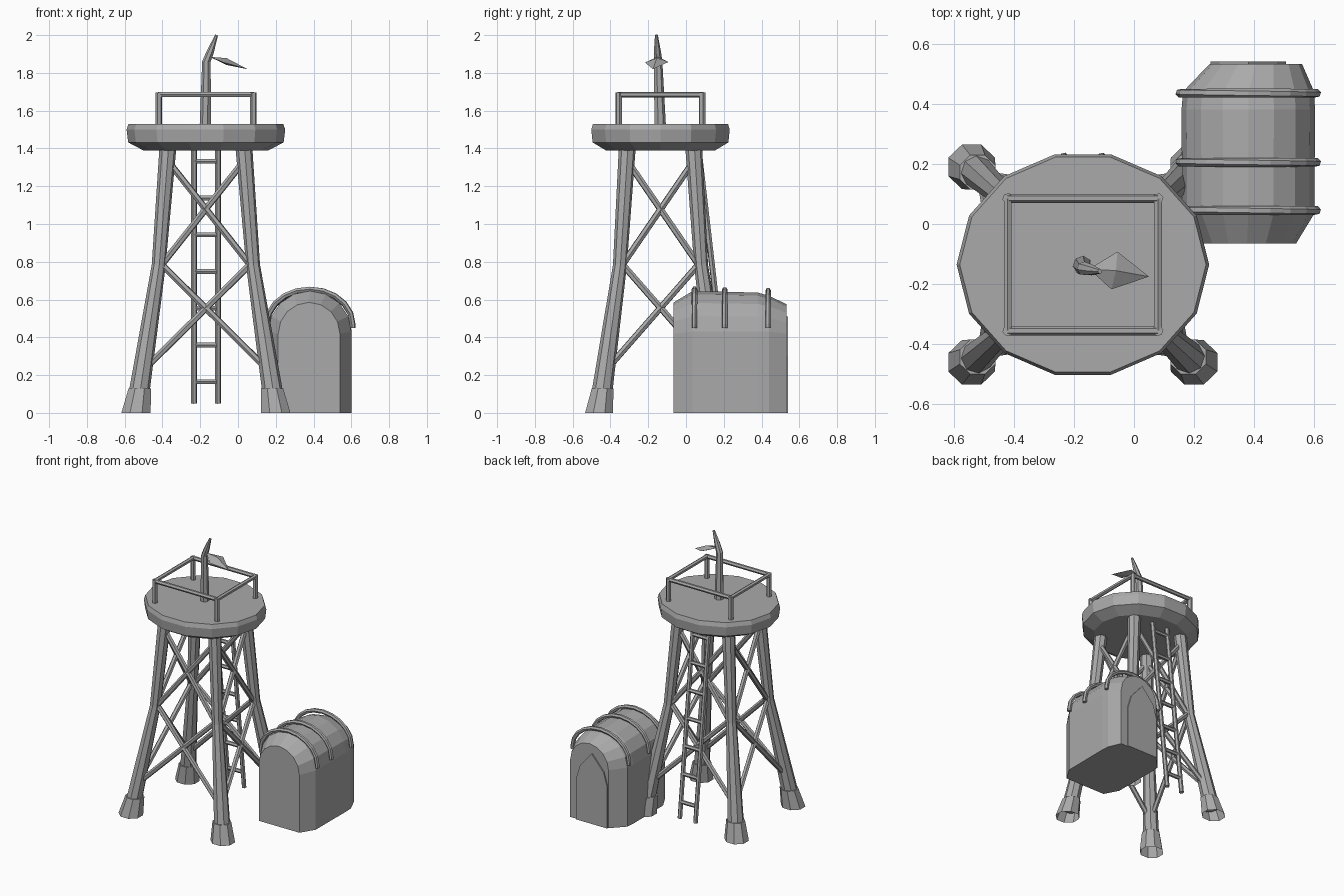
import bpy, bmesh
from math import cos, sin, pi
from mathutils import Vector

cube = bpy.data.objects.get("Cube")
if cube:
    bpy.data.objects.remove(cube)

grey = bpy.data.materials.new("plain_grey")
grey.use_nodes = True
COLOUR = (0.4, 0.4, 0.4, 1)
grey.diffuse_color = COLOUR
grey.node_tree.nodes["Principled BSDF"].inputs["Base Color"].default_value = COLOUR

CX, CY = -0.17, -0.135          # tower axis
CORNERS = [(-1, -1), (1, -1), (1, 1), (-1, 1)]


def finish(name, bm):
    bmesh.ops.recalc_face_normals(bm, faces=bm.faces)
    mesh = bpy.data.meshes.new(name)
    bm.to_mesh(mesh)
    bm.free()
    mesh.materials.append(grey)
    obj = bpy.data.objects.new(name, mesh)
    bpy.context.collection.objects.link(obj)
    return obj


def loft(name, rings, caps=(True, True)):
    """Skin a row of equal-length closed rings."""
    bm = bmesh.new()
    loops = [[bm.verts.new(p) for p in ring] for ring in rings]
    n = len(loops[0])
    for a, b in zip(loops, loops[1:]):
        for i in range(n):
            j = (i + 1) % n
            bm.faces.new((a[i], a[j], b[j], b[i]))
    if caps[0]:
        bm.faces.new(loops[0])
    if caps[1]:
        bm.faces.new(loops[-1])
    return finish(name, bm)


def tube(name, path, radii, sides=6, caps=(True, True)):
    """Flat-sided tube through the path points."""
    pts = [Vector(p) for p in path]
    if not isinstance(radii, (list, tuple)):
        radii = [radii] * len(pts)
    ref = Vector((0.31, 0.95, 0)) if abs((pts[-1] - pts[0]).normalized().y) < 0.9 else Vector((0, 0, 1))
    rings = []
    for i, p in enumerate(pts):
        d = (pts[min(i + 1, len(pts) - 1)] - pts[max(i - 1, 0)]).normalized()
        u = d.cross(ref).normalized()
        v = d.cross(u)
        rings.append([p + (u * cos(t) + v * sin(t)) * radii[i]
                      for t in (2 * pi * (k + 0.5) / sides for k in range(sides))])
    return loft(name, rings, caps)


def flat_ring(x, y, z, rx, ry, n, turn=0.0):
    return [(x + rx * cos(2 * pi * k / n + turn), y + ry * sin(2 * pi * k / n + turn), z)
            for k in range(n)]


# Legs: splayed below, steeper above, with flared feet
def leg_point(sx, sy, z):
    """Centre of a leg at height z."""
    stations = [(0, 0.37, 0.325), (0.78, 0.25, 0.215), (1.42, 0.2, 0.175)]
    lo, hi = stations[:2] if z <= stations[1][0] else stations[1:]
    t = (z - lo[0]) / (hi[0] - lo[0])
    return Vector((CX + sx * (lo[1] + (hi[1] - lo[1]) * t),
                   CY + sy * (lo[2] + (hi[2] - lo[2]) * t), z))


for sx, sy in CORNERS:
    tag = ("front" if sy < 0 else "back") + ("_left" if sx > 0 else "_right")
    tube(tag + "_leg", [leg_point(sx, sy, z) for z in (0.06, 0.78, 1.42)],
         [0.056, 0.037, 0.045], 8)
    low, high = leg_point(sx, sy, 0), leg_point(sx, sy, 0.13)
    loft(tag + "_foot", [flat_ring(*low, 0.084, 0.08, 8, pi / 8),
                         flat_ring(*high, 0.064, 0.062, 8, pi / 8)], (False, True))

# Crossed braces, two tiers on each side of the tower
for i in range(4):
    a, b = CORNERS[i], CORNERS[(i + 1) % 4]
    for bottom, top in ((0.22, 0.8), (0.76, 1.34)):
        tube("brace", [leg_point(*a, bottom), leg_point(*b, top)], 0.018)
        tube("brace", [leg_point(*b, bottom), leg_point(*a, top)], 0.018)


# Ladder leaning on the back
def ladder_y(z):
    return 0.222 - 0.115 * (z - 0.05)


for x in (-0.232, -0.106):
    tube("ladder_rail", [(x, ladder_y(z), z) for z in (0.05, 1.42)], 0.016)
for k in range(7):
    z = 0.165 + 0.1945 * k
    tube("ladder_rung", [(-0.232, ladder_y(z), z), (-0.106, ladder_y(z), z)], 0.014)

# Platform
loft("platform", [flat_ring(CX, CY, z, 0.42 * s, 0.376 * s, 14)
                  for z, s in ((1.39, 0.79), (1.432, 0.98), (1.5, 1.0), (1.53, 0.975))])

# Guard rail
posts = [(CX + sx * 0.25, CY + sy * 0.22) for sx, sy in CORNERS]
for i, (x, y) in enumerate(posts):
    tube("rail_post", [(x, y, 1.5), (x, y, 1.695)], 0.018)
    nx, ny = posts[(i + 1) % 4]
    tube("guard_rail", [(x, y, 1.685), (nx, ny, 1.685)], 0.015)

# Bent mast and leaf-shaped pennant
tube("mast", [(-0.172, -0.137, 1.5), (-0.167, -0.148, 1.86), (-0.147, -0.152, 1.91), (-0.113, -0.157, 2.0)],
     [0.032, 0.023, 0.02, 0.008], 7)
bm = bmesh.new()
outline = [bm.verts.new(p) for p in ((-0.15, -0.15, 1.885), (-0.075, -0.217, 1.855),
                                     (0.05, -0.175, 1.82), (-0.055, -0.092, 1.858))]
for ridge in ((-0.06, -0.155, 1.878), (-0.06, -0.155, 1.842)):
    peak = bm.verts.new(ridge)
    for i in range(4):
        bm.faces.new((outline[i], outline[(i + 1) % 4], peak))
finish("pennant", bm)


# Hut: round-topped section, tapered at both ends
def arch(x, y, half, spring, top, n=8):
    curve = [(x + half * cos(pi * k / n), y, spring + (top - spring) * sin(pi * k / n))
             for k in range(n + 1)]
    return curve


def hut_ring(x, y, half, spring, top):
    return [(x + half, y, 0)] + arch(x, y, half, spring, top) + [(x - half, y, 0)]


loft("hut", [hut_ring(0.376, -0.065, 0.163, 0.42, 0.585),
             hut_ring(0.38, 0.035, 0.22, 0.43, 0.645),
             hut_ring(0.38, 0.38, 0.222, 0.43, 0.637),
             hut_ring(0.381, 0.44, 0.218, 0.43, 0.62),
             hut_ring(0.405, 0.532, 0.154, 0.42, 0.575)])

# Hoops over the hut roof
for y, top in ((0.045, 0.655), (0.205, 0.652), (0.435, 0.647)):
    hoop = [(0.38 + 0.227, y, 0.45)] + arch(0.38, y, 0.227, 0.47, top, 10) + [(0.38 - 0.227, y, 0.45)]
    tube("hut_hoop", hoop, 0.015, 6)

# Pointed door on the back of the hut
door = [(0.255, 0), (0.505, 0), (0.505, 0.3), (0.475, 0.4), (0.38, 0.51), (0.285, 0.4), (0.255, 0.3)]
loft("hut_door", [[(x, y, z) for x, z in door] for y in (0.528, 0.541)])
